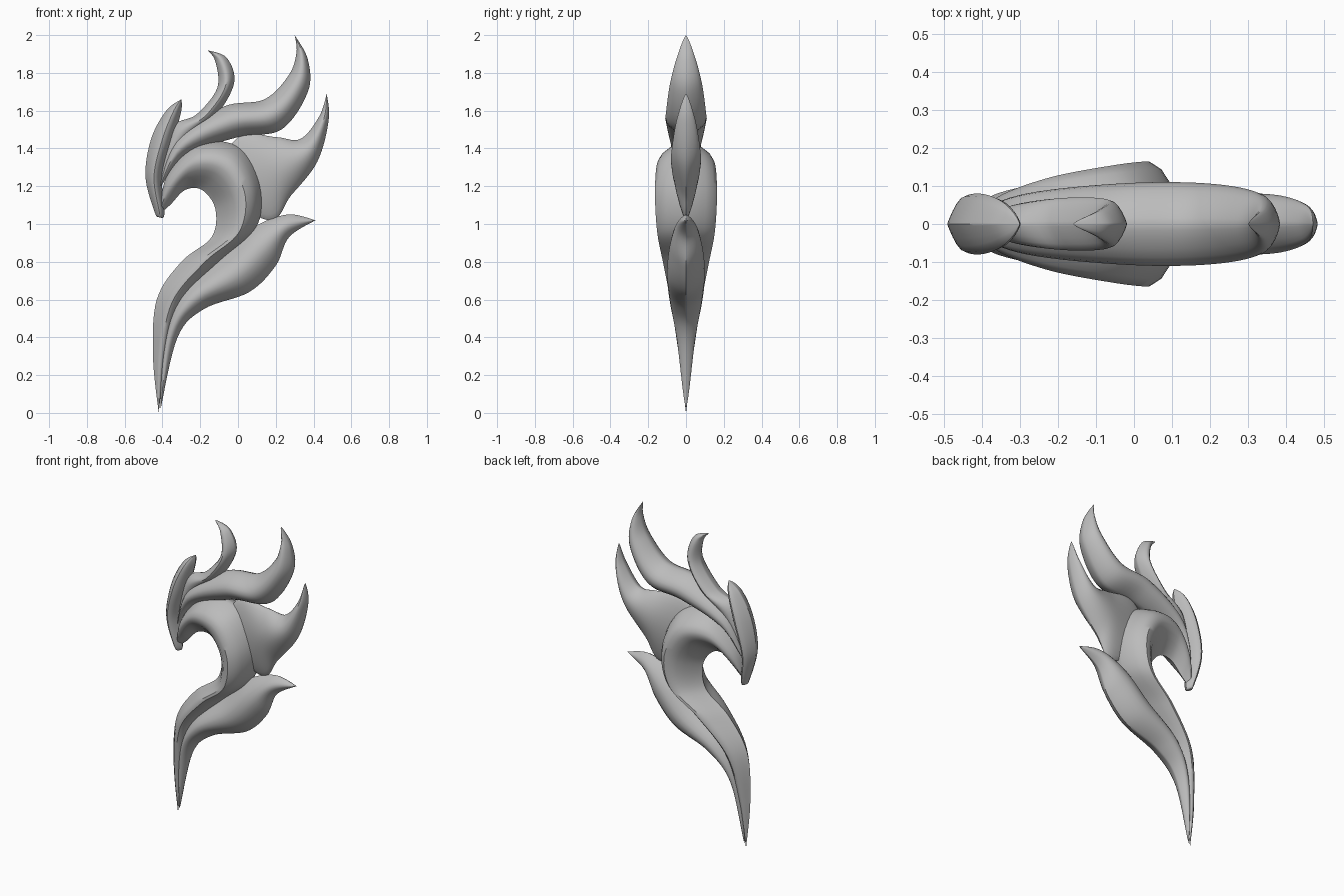
import bpy
import bmesh
import math
from mathutils import Vector

default_cube = bpy.data.objects.get("Cube")
if default_cube:
    bpy.data.objects.remove(default_cube, do_unlink=True)

# One plain grey for the whole ornament
GREY = (0.5, 0.5, 0.5, 1)
stone = bpy.data.materials.new("plain grey")
stone.use_nodes = True
stone.diffuse_color = GREY
stone.node_tree.nodes["Principled BSDF"].inputs["Base Color"].default_value = GREY

RINGS_PER_STATION = 8
SEGMENTS_PER_FACE = 12


def smooth_path(points):
    """Pass a smooth curve through all points, of any dimension."""
    padded = [points[0], *points, points[-1]]
    path = []
    for before, start, end, after in zip(padded, padded[1:], padded[2:], padded[3:]):
        leaving = (end - before) / 2
        arriving = (after - start) / 2
        for step in range(RINGS_PER_STATION):
            t = step / RINGS_PER_STATION
            ease = t * t * (3 - 2 * t)
            path.append(start.lerp(end, ease)
                        + leaving * t * (1 - t) ** 2
                        - arriving * t * t * (1 - t))
    return path + [points[-1]]


def cross_section(ridge, fullness):
    """Closed loop of (across, depth) pairs; ridge shifts the crest outward."""
    loop = []
    for side in (1, -1):
        for segment in range(SEGMENTS_PER_FACE):
            angle = math.pi * segment / SEGMENTS_PER_FACE
            across = (1 - side * math.cos(angle)) / 2
            bulge = max(math.sin(math.pi * across ** ridge), 0) ** fullness
            loop.append((across, side * bulge))
    return loop


def blade(name, root, stations, tip, thickness, swell=1, ridge=1, fullness=0.8):
    """Loft a blade from root to tip. A station is the x, z of both its edges.
    The half depth rises from nothing to thickness and back, peaking by swell."""
    rings = smooth_path([Vector(s) for s in (root * 2, *stations, tip * 2)])
    section = cross_section(ridge, fullness)
    bm = bmesh.new()
    loops = []
    for index, (inner_x, inner_z, outer_x, outer_z) in enumerate(rings):
        along = index / (len(rings) - 1)
        depth = thickness * math.sin(math.pi * along ** swell)
        inner = Vector((inner_x, 0, inner_z))
        outer = Vector((outer_x, 0, outer_z))
        loop = []
        for across, bulge in section:
            position = inner.lerp(outer, across)
            position.y = -depth * bulge
            loop.append(bm.verts.new(position))
        loops.append(loop)

    # Skin neighbouring rings, then close the points
    for low, high in zip(loops, loops[1:]):
        for i in range(len(section)):
            bm.faces.new((low[i - 1], low[i], high[i], high[i - 1]))
    bmesh.ops.remove_doubles(bm, verts=bm.verts, dist=0.0005)
    bmesh.ops.recalc_face_normals(bm, faces=bm.faces)

    mesh = bpy.data.meshes.new(name)
    bm.to_mesh(mesh)
    bm.free()
    mesh.materials.append(stone)
    blade_object = bpy.data.objects.new(name, mesh)
    bpy.context.collection.objects.link(blade_object)
    bpy.ops.object.select_all(action="DESELECT")
    blade_object.select_set(True)
    bpy.context.view_layer.objects.active = blade_object
    bpy.ops.object.shade_smooth_by_angle(angle=math.radians(40))


# Curling stem, from the bottom point up and over into the hook
blade("curled_stem", root=(-.42, 0), tip=(-.42, 1.05), stations=[
    (-.45, .3, -.38, .3),
    (-.43, .6, -.3, .58),
    (-.3, .8, -.1, .8),
    (-.14, .93, .09, .97),
    (-.12, 1.08, .13, 1.2),
    (-.19, 1.18, .02, 1.4),
    (-.28, 1.18, -.2, 1.43),
    (-.36, 1.1, -.37, 1.27),
], thickness=.165, swell=1.2, ridge=1.35)

# Leaf hugging the outside of the stem
blade("lower_leaf", root=(-.41, .02), tip=(.41, 1.02), stations=[
    (-.4, .4, -.32, .4),
    (-.3, .64, -.18, .55),
    (-.08, .83, .06, .64),
    (.08, .98, .2, .78),
    (.26, 1.05, .27, .93),
], thickness=.1)

# Leaf growing out from behind the stem
blade("side_leaf", root=(-.15, 1.2), tip=(.47, 1.69), stations=[
    (0, 1.46, .16, 1.02),
    (.2, 1.46, .28, 1.15),
    (.33, 1.45, .42, 1.33),
    (.43, 1.57, .48, 1.55),
], thickness=.08, fullness=.7)

# Large flame sweeping back over the head
blade("large_flame", root=(-.42, 1.18), tip=(.3, 2), stations=[
    (-.33, 1.45, -.28, 1.36),
    (-.08, 1.62, 0, 1.46),
    (.14, 1.66, .23, 1.5),
    (.27, 1.79, .37, 1.7),
    (.31, 1.91, .37, 1.87),
], thickness=.11, swell=.8, fullness=.65)

# Small flame on the brow
blade("small_flame", root=(-.42, 1.2), tip=(-.16, 1.92), stations=[
    (-.36, 1.5, -.27, 1.42),
    (-.22, 1.58, -.11, 1.58),
    (-.11, 1.72, -.02, 1.75),
    (-.12, 1.86, -.06, 1.88),
], thickness=.07, swell=.85)

# Pointed crest running down to the hooked beak
blade("beak_crest", root=(-.42, 1.04), tip=(-.3, 1.66), stations=[
    (-.44, 1.06, -.39, 1.05),
    (-.49, 1.25, -.4, 1.25),
    (-.46, 1.45, -.34, 1.45),
    (-.38, 1.6, -.3, 1.6),
], thickness=.08, swell=1.2, fullness=.95)
